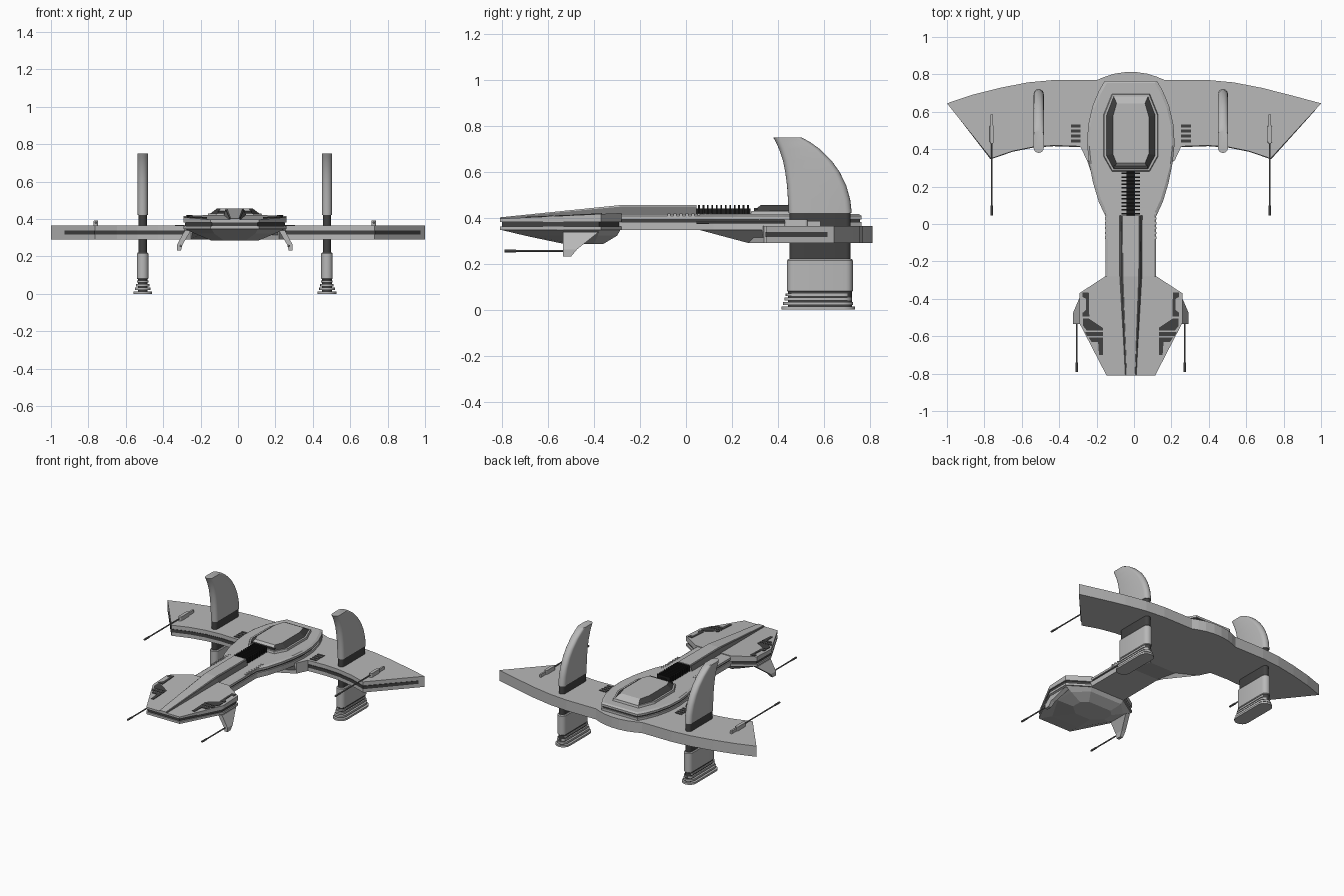
import bpy, bmesh, math

if "Cube" in bpy.data.objects:
    bpy.data.objects.remove(bpy.data.objects["Cube"])

CX = -0.017   # hull centre line


def material(name, v):
    m = bpy.data.materials.new(name)
    m.diffuse_color = (v, v, v, 1)
    m.use_nodes = True
    m.node_tree.nodes["Principled BSDF"].inputs["Base Color"].default_value = m.diffuse_color
    return m


HULL = material("hull grey", 0.48)
TRIM = material("dark grey trim", 0.055)
BLACK = material("radiator black", 0.012)
GUN = material("gun metal", 0.16)


def loft(name, rings, mat, smooth=False, mat2=None, rule=None):
    """Closed solid through rings of 3D points."""
    bm = bmesh.new()
    vs = [[bm.verts.new(p) for p in r] for r in rings]
    n = len(rings[0])
    for a, b in zip(vs, vs[1:]):
        for i in range(n):
            j = (i + 1) % n
            bm.faces.new((a[i], a[j], b[j], b[i]))
    bm.faces.new(vs[0][::-1])
    bm.faces.new(vs[-1])
    bmesh.ops.recalc_face_normals(bm, faces=bm.faces)
    bm.normal_update()
    if rule:
        for f in bm.faces:
            f.material_index = 1 if rule(f) else 0
    me = bpy.data.meshes.new(name)
    bm.to_mesh(me)
    bm.free()
    me.materials.append(mat)
    if mat2:
        me.materials.append(mat2)
    ob = bpy.data.objects.new(name, me)
    bpy.context.collection.objects.link(ob)
    if smooth:
        bpy.ops.object.select_all(action='DESELECT')
        ob.select_set(True)
        bpy.context.view_layer.objects.active = ob
        bpy.ops.object.shade_smooth_by_angle(angle=math.radians(35))
    return ob


def sym(half):
    """Mirror a right-hand outline about the centre line."""
    return [(CX + x, y) for x, y in half] + [(CX - x, y) for x, y in reversed(half)]


def inset(pts, d):
    ym = (min(p[1] for p in pts) + max(p[1] for p in pts)) / 2
    return [(x - math.copysign(d, x - CX), y - math.copysign(d, y - ym)) for x, y in pts]


def lift(pts, z):
    return [(x, y, z(x, y) if callable(z) else z) for x, y in pts]


def prism(name, pts, z0, z1, mat):
    return loft(name, [lift(pts, z0), lift(pts, z1)], mat)


def box(name, x0, x1, y0, y1, z0, z1, mat):
    return prism(name, [(x0, y0), (x1, y0), (x1, y1), (x0, y1)], z0, z1, mat)


def pill(cx, y0, y1, w, z, n=8):
    """Rounded-end slot outline running along y."""
    pts = []
    for yc, a0 in ((y1 - w, 0), (y0 + w, math.pi)):
        for i in range(n + 1):
            a = a0 + math.pi * i / n
            pts.append((cx + w * math.cos(a), yc + w * math.sin(a), z))
    return pts


def barrel(name, x, z, y0, y1, r, mat):
    ring = lambda y: [(x + r * math.cos(k * math.pi / 4), y, z + r * math.sin(k * math.pi / 4)) for k in range(8)]
    return loft(name, [ring(y0), ring(y1)], mat, True)


# Wing slab
lead = [(0.10, 0.27), (0.235, 0.34), (0.27, 0.415), (0.41, 0.42), (0.52, 0.412), (0.63, 0.39), (0.747, 0.35)]
trail = [(1.018, 0.645), (0.85, 0.69), (0.70, 0.728), (0.55, 0.757), (0.41, 0.77), (0.18, 0.77),
         (0.14, 0.787), (0.09, 0.803), (0.03, 0.812)]
wing = [(max(-1, x), y) for x, y in sym(lead + trail)]
prism("wing", wing, 0.29, 0.365, HULL)
# Wedge joining wing underside to the neck
loft("keel", [lift(sym([(0.10, 0.272), (0.235, 0.342), (0.23, 0.5)]), 0.29),
              lift(sym([(0.133, 0.04), (0.222, 0.33), (0.23, 0.5)]), 0.352)], HULL)

# Fuselage: two hull layers with a recessed dark seam
body = sym([(0.135, -0.30), (0.135, 0.04), (0.172, 0.12), (0.202, 0.22), (0.224, 0.33), (0.234, 0.43),
            (0.228, 0.53), (0.205, 0.63), (0.172, 0.71), (0.14, 0.765)])
prism("fuselage_lower", body, 0.347, 0.382, HULL)
prism("fuselage_seam", inset(body, 0.008), 0.382, 0.393, TRIM)
loft("fuselage_upper", [lift(body, 0.393), lift(body, 0.408), lift(inset(body, 0.012), 0.416)], HULL)

# Head with sloping deck, dark seam and faceted belly
deck = lambda x, y: 0.396 + (y + 0.81) * 0.047
head_half = [(0.13, -0.81), (0.275, -0.53), (0.275, -0.37), (0.137, -0.28)]
head = sym(head_half)
prism("head_lower", head, 0.347, 0.363, HULL)
prism("head_seam", inset(head, 0.008), 0.363, 0.382, TRIM)
prism("head_upper", head, 0.382, deck, HULL)
loft("head_belly", [lift(inset(head, 0.006), 0.347),
                    lift(sym([(0.11, -0.70), (0.215, -0.52), (0.215, -0.385), (0.125, -0.30)]), 0.322),
                    lift(sym([(0.06, -0.53), (0.13, -0.47), (0.13, -0.40), (0.09, -0.36)]), 0.286)], HULL)

# Long spine ridge
spine = [(-0.81, 0.03, 0.022, 0.39, 0.402), (-0.28, 0.06, 0.042, 0.41, 0.456), (0.045, 0.06, 0.045, 0.41, 0.456)]
loft("spine", [[(CX - w, y, z0), (CX + w, y, z0), (CX + t, y, z1), (CX - t, y, z1)]
               for y, w, t, z0, z1 in spine], HULL)
for s in (-1, 1):
    loft("spine_groove", [[(CX + s * (w - 0.004 - k), y, z0 + (z1 - z0) * h) for k, h in
                           ((-0.007, 0), (0.0, 0), ((w - t) * 0.75, 0.85), ((w - t) * 0.75 - 0.007, 0.85))]
                          for y, w, t, z0, z1 in spine], GUN)

# Radiator ribs behind the spine
box("radiator_core", CX - 0.022, CX + 0.022, 0.04, 0.28, 0.41, 0.44, BLACK)
for i in range(12):
    y = 0.052 + i * 0.0195
    box("radiator_rib", CX - 0.05, CX + 0.05, y, y + 0.008, 0.41, 0.456, BLACK)

# Canopy: light frame, side slopes dark by facing direction
def octo(w, y0, y1, cw, cy, z):
    return lift(sym([(w - cw, y0), (w, y0 + cy), (w + 0.0, (y0 + y1) / 2), (w, y1 - cy * 1.4), (w - cw, y1)]), z)


loft("canopy_base", [octo(0.147, 0.28, 0.698, 0.045, 0.08, 0.41), octo(0.143, 0.285, 0.692, 0.045, 0.08, 0.43)], HULL)
loft("canopy", [octo(0.133, 0.292, 0.685, 0.04, 0.075, 0.428), octo(0.096, 0.325, 0.645, 0.02, 0.05, 0.455)],
     HULL, mat2=TRIM, rule=lambda f: abs(f.normal.x) > 0.3 and f.normal.z < 0.95)
box("canopy_front_bar", CX - 0.09, CX + 0.09, 0.296, 0.312, 0.428, 0.442, TRIM)

# Parts repeated on both sides
fin_profile = [(0.42, 0.447, 0.722), (0.48, 0.444, 0.715), (0.54, 0.440, 0.698), (0.60, 0.432, 0.669),
               (0.65, 0.422, 0.633), (0.70, 0.405, 0.582), (0.73, 0.391, 0.540), (0.75, 0.380, 0.503)]
for s, side in ((-1, "left"), (1, "right")):
    mx = lambda x: CX + s * x
    px = mx(0.4925)
    # Tail fin, dark pylon, landing leg
    loft(side + "_fin", [pill(px, f, r, 0.027, z) for z, f, r in fin_profile], HULL, True)
    loft(side + "_pylon", [pill(px, 0.45, 0.717, 0.022, z) for z in (0.21, 0.43)], TRIM, True)
    loft(side + "_leg", [pill(px, 0.44 + d, 0.727 - d, 0.031 - d, z)
                         for z, d in ((0.078, 0.004), (0.082, 0), (0.214, 0), (0.22, 0.005))], HULL, True)
    loft(side + "_ankle", [pill(px, 0.445, 0.722, 0.026, z) for z in (0.005, 0.09)], TRIM, True)
    for z0, z1, g in ((0, 0.013, 0.02), (0.020, 0.033, 0.012), (0.040, 0.052, 0.006), (0.060, 0.071, 0.001)):
        loft(side + "_foot_ring", [pill(px, 0.435 - g, 0.716 + g, 0.030 + g, z) for z in (z0, z1)], HULL, True)

    # Dark stripe along the wing's front edges
    tip = (0.99 if s > 0 else 0.955, 0.62)
    edge = [(mx(x), y) for x, y in lead[2:] + [tip]]
    off = [(x + s * 0.003, y - 0.004) for x, y in edge]
    prism(side + "_wing_stripe", off + edge[::-1], 0.316, 0.338, TRIM)
    # Wing vents
    for i in range(4):
        y = 0.435 + i * 0.027
        box(side + "_wing_vent", mx(0.295) - 0.026, mx(0.295) + 0.026, y, y + 0.017, 0.36, 0.368, TRIM)
    # Wing gun
    gx = mx(0.743)
    loft(side + "_gun_body", [pill(gx, 0.43, 0.53, 0.013, 0.36), pill(gx, 0.43, 0.53, 0.011, 0.392)], HULL)
    box(side + "_gun_tail", gx - 0.006, gx + 0.006, 0.52, 0.585, 0.36, 0.386, HULL)
    barrel(side + "_gun_barrel", gx, 0.38, 0.08, 0.45, 0.0045, GUN)
    barrel(side + "_gun_muzzle", gx, 0.38, 0.045, 0.10, 0.0065, GUN)

    # Slanted strut and gun under the head
    strut = lambda z, xa, xb, y0, y1: [(mx(xa), y0, z), (mx(xb), y0, z), (mx(xb), y1, z), (mx(xa), y1, z)]
    loft(side + "_head_strut", [strut(0.338, 0.235, 0.268, -0.535, -0.38),
                                strut(0.262, 0.28, 0.309, -0.535, -0.475),
                                strut(0.232, 0.288, 0.309, -0.535, -0.50)], HULL)
    barrel(side + "_head_gun", mx(0.289), 0.256, -0.79, -0.53, 0.0045, GUN)
    barrel(side + "_head_gun_muzzle", mx(0.289), 0.256, -0.79, -0.74, 0.0065, GUN)

    # Dark panels on the head deck
    for panel in ([(0.225, -0.365), (0.258, -0.365), (0.258, -0.39), (0.24, -0.40), (0.24, -0.46),
                   (0.258, -0.475), (0.258, -0.495), (0.222, -0.495)],
                  [(0.225, -0.505), (0.255, -0.505), (0.255, -0.545), (0.235, -0.57), (0.15, -0.57), (0.15, -0.555)],
                  [(0.15, -0.578), (0.245, -0.578), (0.235, -0.598), (0.15, -0.598)],
                  [(0.15, -0.607), (0.225, -0.607), (0.21, -0.63), (0.175, -0.63), (0.15, -0.70)][:4]
                  + [(0.17, -0.70), (0.15, -0.70)]):
        prism(side + "_head_panel", [(mx(x), y) for x, y in panel],
              lambda x, y: deck(x, y) - 0.004, lambda x, y: deck(x, y) + 0.003, TRIM)
    # Small ribs along the neck shoulder
    for i in range(8):
        y = -0.08 + i * 0.026
        box(side + "_neck_rib", mx(0.128) - 0.009, mx(0.128) + 0.009, y, y + 0.012, 0.395, 0.418, HULL)
